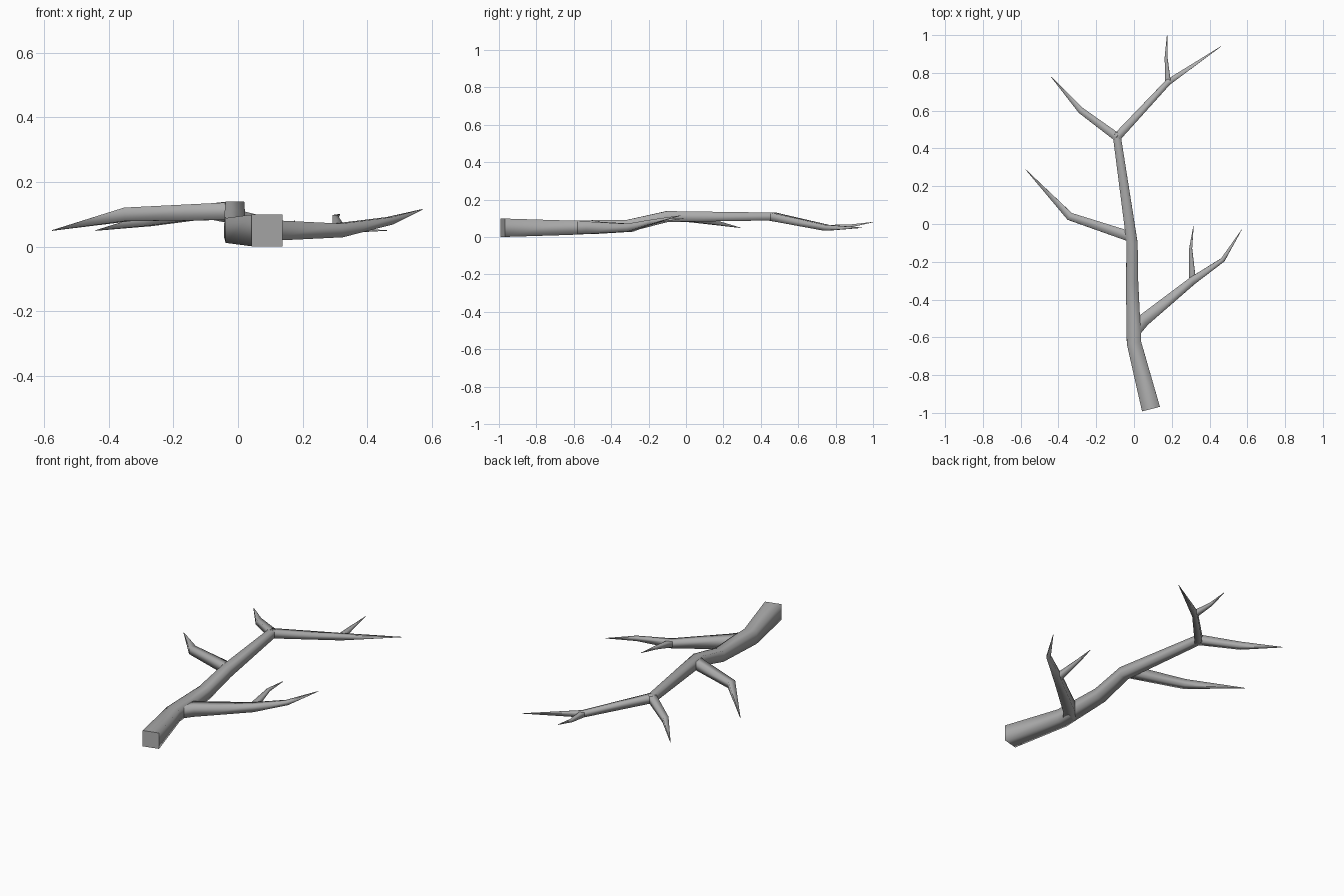
import bpy, bmesh
from mathutils import Vector

cube = bpy.data.objects.get("Cube")
if cube:
    bpy.data.objects.remove(cube)

grey = (.42, .42, .42, 1)
bark = bpy.data.materials.new("grey_bark")
bark.use_nodes = True
bark.diffuse_color = grey
bark.node_tree.nodes["Principled BSDF"].inputs["Base Color"].default_value = grey


def travelled_fractions(points):
    """Fraction of the path length reached at every point."""
    distances = [0]
    for previous, current in zip(points, points[1:]):
        distances.append(distances[-1] + (current - previous).length)
    return [distance / distances[-1] for distance in distances]


def square_ring(bm, points, index, width):
    """Square section at one point, mitred between neighbouring segments."""
    here = points[index]
    before = points[max(index - 1, 0)]
    after = points[min(index + 1, len(points) - 1)]
    heading = ((here - before).normalized() + (after - here).normalized()).normalized()
    side = heading.cross(Vector((0, 0, 1))).normalized() * width / 2
    rise = side.cross(heading)
    return [bm.verts.new(here + corner)
            for corner in (-side - rise, side - rise, side + rise, rise - side)]


def limb(name, points, start_width, end_width=.002, power=2):
    """Sweep a tapering square section along the points."""
    points = [Vector(point) for point in points]
    bm = bmesh.new()
    rings = []
    for index, fraction in enumerate(travelled_fractions(points)):
        width = start_width + (end_width - start_width) * fraction ** power
        rings.append(square_ring(bm, points, index, width))

    # smooth bark between neighbouring sections
    for ring, following in zip(rings, rings[1:]):
        for corner in range(len(ring)):
            face = bm.faces.new((ring[corner - 1], ring[corner],
                                 following[corner], following[corner - 1]))
            face.smooth = True

    # flat cut ends with sharp rims
    for ring in (rings[0], rings[-1]):
        for edge in bm.faces.new(ring).edges:
            edge.smooth = False

    bmesh.ops.recalc_face_normals(bm, faces=bm.faces)
    mesh = bpy.data.meshes.new(name)
    bm.to_mesh(mesh)
    bm.free()
    mesh.materials.append(bark)
    bpy.context.collection.objects.link(bpy.data.objects.new(name, mesh))


# joints shared by neighbouring limbs
back_fork = (-.09, .46, .11)
back_twig_joint = (.18, .75, .05)
right_twig_joint = (.31, -.3, .05)

# main stem
limb("main_stem",
     [(.09, -.98, .05), (0, -.63, .05), (-.01, -.31, .06), (-.01, -.1, .11), back_fork],
     start_width=.098, end_width=.042, power=.7)

# fork at the back, with a twig on its right arm
limb("back_right_branch", [back_fork, back_twig_joint, (.46, .94, .05)],
     start_width=.044)
limb("back_right_twig", [back_twig_joint, (.17, .88, .06), (.175, 1, .08)],
     start_width=.03, power=1)
limb("back_left_branch", [back_fork, (-.28, .6, .08), (-.44, .78, .05)],
     start_width=.044)

# left side branch
limb("left_branch", [(-.01, -.07, .11), (-.34, .04, .1), (-.575, .29, .05)],
     start_width=.055)

# right side branch with its twig
limb("right_branch",
     [(-.01, -.58, .05), (.05, -.51, .05), right_twig_joint, (.47, -.19, .08), (.57, -.03, .115)],
     start_width=.07, power=1.4)
limb("right_twig", [right_twig_joint, (.3, -.13, .09), (.315, -.01, .1)],
     start_width=.036, power=1)
